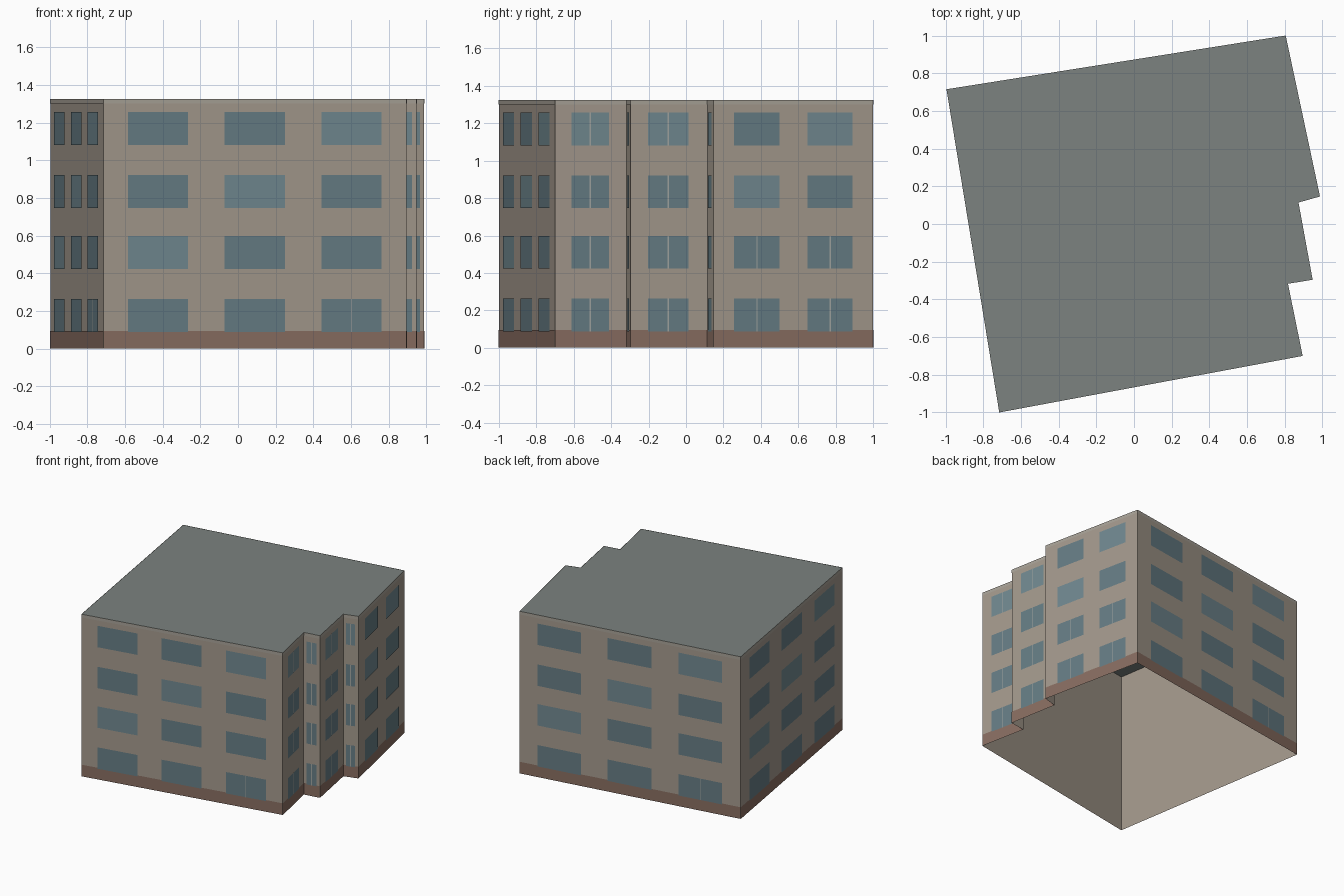
import bpy, bmesh
from mathutils import Vector

if "Cube" in bpy.data.objects:
    bpy.data.objects.remove(bpy.data.objects["Cube"])

H = 1.325
# Footprint, counter-clockwise from the front left corner
FOOT = [Vector(p) for p in [(-0.715, -1.0), (0.895, -0.70), (0.817, -0.317), (0.948, -0.296),
                            (0.873, 0.114), (0.987, 0.146), (0.805, 1.0), (-0.995, 0.715)]]
FLOORS = [0.088, 0.423, 0.747, 1.082]      # window sill heights
WIN_H = 0.175
THREE = [(0.081, 0.279), (0.399, 0.598), (0.719, 0.917)]
TWO = [(0.13, 0.413), (0.59, 0.872)]
ONE = [(0.225, 0.752)]
STEP = [(0.2, 0.8)]
# Window spans as fractions along each wall
BAYS = [THREE, ONE, STEP, ONE, STEP, TWO, THREE, THREE]


def material(name, rgb):
    m = bpy.data.materials.new(name)
    m.diffuse_color = (*rgb, 1)
    m.use_nodes = True
    m.node_tree.nodes["Principled BSDF"].inputs["Base Color"].default_value = m.diffuse_color
    return m


WALL = material("wall_plaster", (0.37, 0.32, 0.265))
ROOF = material("roof_grey", (0.20, 0.225, 0.215))
BASE = material("base_brown", (0.25, 0.155, 0.12))
TRIM = material("trim_pale", (0.39, 0.36, 0.31))
GLASS = material("glass", (0.133, 0.205, 0.233))
GLASS_LIGHT = material("glass_light", (0.165, 0.25, 0.28))
FRAME = material("frame_pale", (0.36, 0.38, 0.36))


def finish(name, bm, *mats):
    me = bpy.data.meshes.new(name)
    bm.to_mesh(me)
    bm.free()
    for m in mats:
        me.materials.append(m)
    ob = bpy.data.objects.new(name, me)
    bpy.context.collection.objects.link(ob)
    return ob


def panel(bm, wall, u0, u1, z0, z1, out, mat=0):
    """Flat rectangle on one wall, u measured 0..1 along it."""
    a, b = FOOT[wall], FOOT[(wall + 1) % len(FOOT)]
    d = (b - a).normalized()
    n = Vector((d.y, -d.x)) * out
    p, q = a.lerp(b, u0) + n, a.lerp(b, u1) + n
    f = bm.faces.new([bm.verts.new(c) for c in
                      [(p.x, p.y, z0), (q.x, q.y, z0), (q.x, q.y, z1), (p.x, p.y, z1)]])
    f.material_index = mat


# Building shell: walls and flat roof, open underneath
bm = bmesh.new()
low = [bm.verts.new((p.x, p.y, 0)) for p in FOOT]
top = [bm.verts.new((p.x, p.y, H)) for p in FOOT]
for i in range(len(FOOT)):
    j = (i + 1) % len(FOOT)
    bm.faces.new([low[i], low[j], top[j], top[i]])
bm.faces.new(top).material_index = 1
finish("building_shell", bm, WALL, ROOF)

# Base course and roof edge trim
for name, z0, z1, mat in [("base_course", 0, 0.095, BASE), ("roof_edge_trim", 1.30, H, TRIM)]:
    bm = bmesh.new()
    for w in range(len(FOOT)):
        panel(bm, w, 0, 1, z0, z1, 0.002)
    finish(name, bm, mat)

# Windows, with a centre bar on the narrow bays and some lower windows
glass, bars = bmesh.new(), bmesh.new()
for w, bays in enumerate(BAYS):
    length = (FOOT[(w + 1) % len(FOOT)] - FOOT[w]).length
    for r, z in enumerate(FLOORS):
        for c, (u0, u1) in enumerate(bays):
            light = r == c + 1 if len(bays) == 3 else r == c + 2 if len(bays) == 2 else r == 3
            panel(glass, w, u0, u1, z, z + WIN_H, 0.004, int(light))
            if len(bays) == 1 or (len(bays) == 2 and r < 2) or (r == 0 and c == 2):
                mid, half = (u0 + u1) / 2, 0.003 / length
                panel(bars, w, mid - half, mid + half, z, z + WIN_H, 0.005)
finish("windows", glass, GLASS, GLASS_LIGHT)
finish("window_bars", bars, FRAME)
